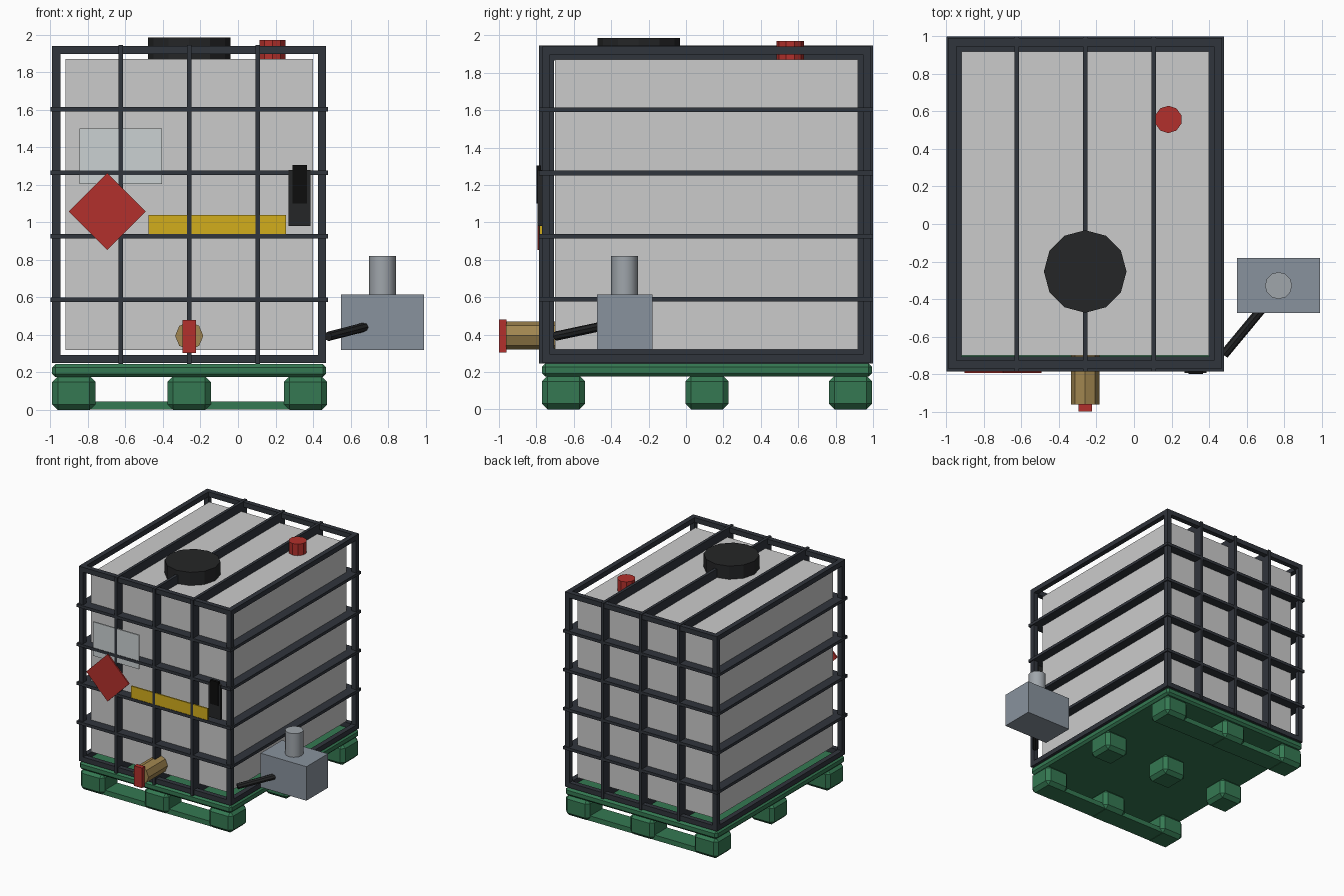
import bpy, math
from mathutils import Vector

if "Cube" in bpy.data.objects:
    bpy.data.objects.remove(bpy.data.objects["Cube"])


def mat(name, r, g, b):
    m = bpy.data.materials.new(name)
    m.diffuse_color = (r, g, b, 1)
    m.use_nodes = True
    m.node_tree.nodes["Principled BSDF"].inputs["Base Color"].default_value = m.diffuse_color
    return m


GREEN = mat("green plastic", 0.035, 0.19, 0.085)
STEEL = mat("dark steel", 0.03, 0.035, 0.045)
BLACK = mat("black", 0.018, 0.019, 0.02)
SCREEN = mat("screen black", 0.004, 0.004, 0.004)
RED = mat("red", 0.45, 0.03, 0.025)
BRASS = mat("brass", 0.36, 0.24, 0.08)
YELLOW = mat("yellow", 0.65, 0.42, 0.012)
PLATE = mat("pale plate", 0.6, 0.64, 0.65)
PUMP = mat("pump grey", 0.25, 0.29, 0.34)
MOTOR = mat("motor grey", 0.35, 0.38, 0.41)


def box(name, x, y, z, material=None, bevel=0):
    """Box from (min, max) pairs."""
    bpy.ops.mesh.primitive_cube_add(
        size=1, location=[(a + b) / 2 for a, b in (x, y, z)])
    o = bpy.context.object
    o.name = name
    o.scale = [b - a for a, b in (x, y, z)]
    bpy.ops.object.transform_apply(location=False, rotation=False, scale=True)
    if material:
        o.data.materials.append(material)
    if bevel:
        m = o.modifiers.new("bevel", "BEVEL")
        m.width, m.segments = bevel, 1
    return o


def rod(name, start, end, radius, sides, material):
    """Cylinder between two points."""
    a, b = Vector(start), Vector(end)
    d = b - a
    bpy.ops.mesh.primitive_cylinder_add(
        vertices=sides, radius=radius, depth=d.length, location=(a + b) / 2,
        rotation=d.to_track_quat('Z', 'Y').to_euler())
    o = bpy.context.object
    o.name = name
    o.data.materials.append(material)
    return o


# Outer limits of the cage and pallet
X0, X1, Y0, Y1, Z0, Z1 = -0.99, 0.47, -0.77, 0.99, 0.25, 1.94
CX = (X0 + X1) / 2

# Pallet: deck, nine feet, front and back runners
box("pallet_deck", (X0, X1), (Y0, 0.995), (0.175, 0.245), GREEN, 0.018)
for x in (-0.875, CX, 0.36):
    for y in (-0.655, 0.113, 0.88):
        box("pallet_foot", (x - 0.115, x + 0.115), (y - 0.115, y + 0.115),
            (0, 0.18), GREEN, 0.03)
for y in (-0.655, 0.88):
    box("pallet_runner", (X0 + 0.05, X1 - 0.05), (y - 0.085, y + 0.085),
        (0.002, 0.045), GREEN)

# Tank
box("tank", (-0.92, 0.40), (-0.70, 0.92), (0.32, 1.87))

# Cage edge frame
T = 0.043
xs, ys, zs = [[(a, a + T), (b - T, b)] for a, b in ((X0, X1), (Y0, Y1), (Z0, Z1))]
for y in ys:
    for x in xs:
        box("cage_post", x, y, (Z0, Z1), STEEL)
    for z in zs:
        box("cage_cross_beam", (X0, X1), y, z, STEEL)
for x in xs:
    for z in zs:
        box("cage_side_beam", x, (Y0, Y1), z, STEEL)

# Cage hoops: deep flat bars from just outside the frame in to the tank
P, D, W = 0.01, 0.08, 0.0125
ax, bx, ay, by = X0 - P, X1 + P, Y0 - P - 0.006, Y1 + P
az, bz = Z0 - 0.005, Z1 + 0.005
for k in range(1, 5):
    h = Z0 + (Z1 - Z0) * k / 5
    z = (h - W, h + W)
    for x in ((ax, ax + D), (bx - D, bx)):
        box("hoop_side", x, (ay, by), z, STEEL)
    for y in ((ay, ay + D), (by - D, by)):
        box("hoop_end", (ax, bx), y, z, STEEL)
for k in range(1, 4):
    c = X0 + (X1 - X0) * k / 4
    x = (c - W, c + W)
    for y in ((ay, ay + D), (by - D, by)):
        box("hoop_upright", x, y, (az, bz), STEEL)
    for z in ((az, az + D), (bz - D, bz)):
        box("hoop_level", x, (ay, by), z, STEEL)

# Lid and vent cap
rod("filler_lid", (CX, -0.253, 1.86), (CX, -0.253, 1.985), 0.22, 12, BLACK)
rod("vent_cap", (0.183, 0.557, 1.86), (0.183, 0.557, 1.97), 0.073, 10, RED)

# Outlet valve and its handle
rod("outlet_valve", (CX, -0.69, 0.395), (CX, -0.962, 0.395), 0.075, 8, BRASS)
box("valve_handle", (CX - 0.037, CX + 0.037), (-1.0, -0.96), (0.305, 0.48), RED)

# Front plates
box("info_plate", (-0.845, -0.405), (-0.782, -0.77), (1.205, 1.50), PLATE)
box("yellow_strip", (-0.478, 0.255), (-0.782, -0.77), (0.925, 1.04), YELLOW)
s = 0.205 / math.sqrt(2)
diamond = box("hazard_diamond", (-0.697 - s, -0.697 + s), (-0.794, -0.782),
              (1.057 - s, 1.057 + s), RED)
diamond.rotation_euler.y = math.radians(45)
box("gauge_back", (0.27, 0.387), (-0.793, -0.77), (0.98, 1.28), BLACK)
box("gauge_screen", (0.29, 0.368), (-0.80, -0.775), (1.10, 1.305), SCREEN)

# Pump, motor and hose
box("pump_body", (0.55, 0.99), (-0.475, -0.18), (0.32, 0.615), PUMP)
rod("pump_motor", (0.77, -0.328, 0.60), (0.77, -0.328, 0.82), 0.072, 12, MOTOR)
bpy.ops.object.shade_smooth_by_angle(angle=math.radians(35))
rod("pump_hose", (0.48, -0.695, 0.392), (0.675, -0.46, 0.442), 0.025, 8, BLACK)
